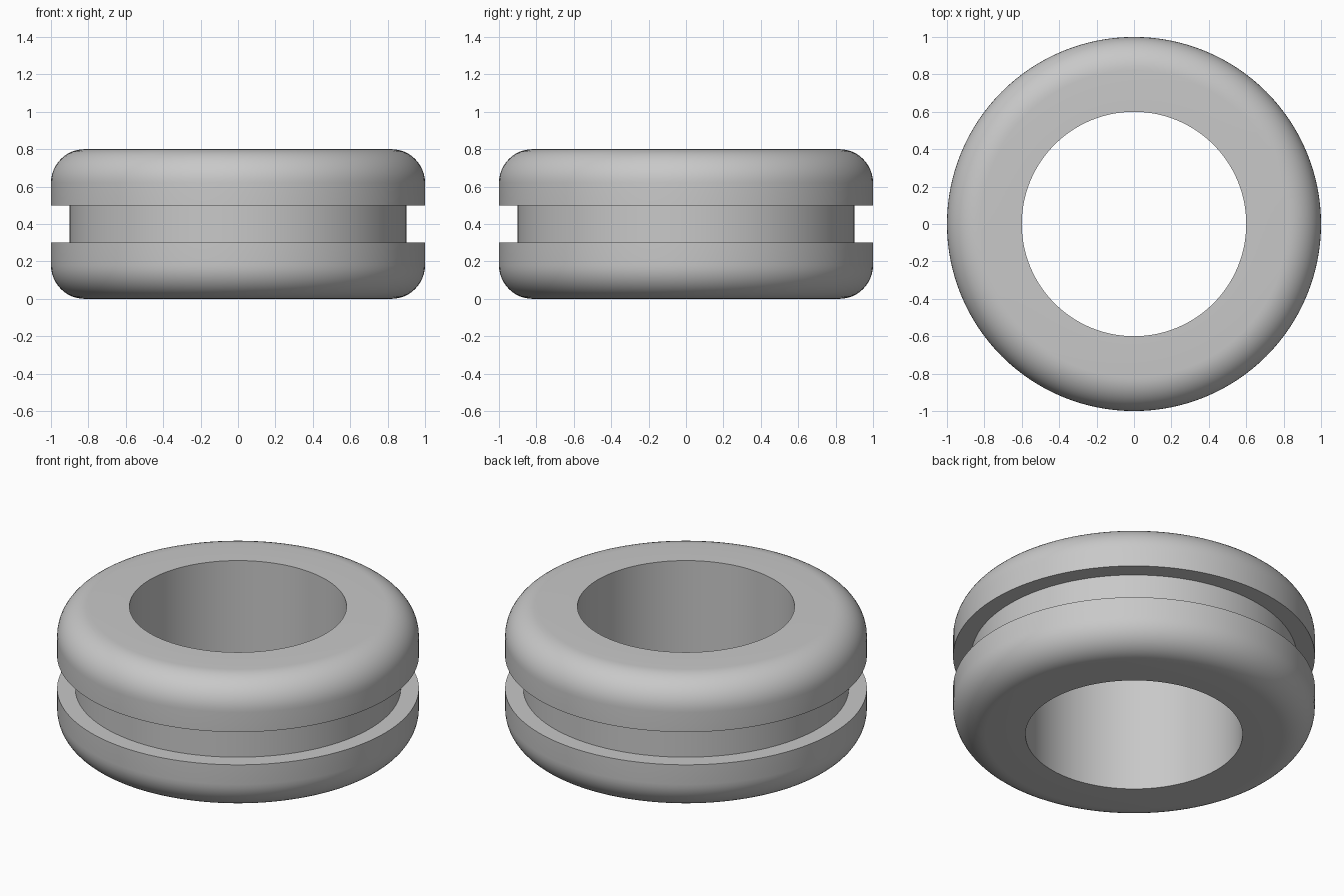
import bpy
import bmesh
from math import cos, sin, pi, radians

if "Cube" in bpy.data.objects:
    bpy.data.objects.remove(bpy.data.objects["Cube"], do_unlink=True)

HEIGHT, OUTER, BORE = 0.8, 1.0, 0.6
GROOVE, GROOVE_LOW = 0.9, 0.3
FILLET, ARC_STEPS, SEGMENTS = 0.18, 12, 128

# Rubber material
rubber = bpy.data.materials.new("grey rubber")
rubber.use_nodes = True
grey = (0.58, 0.58, 0.58, 1)
rubber.diffuse_color = grey
rubber.node_tree.nodes["Principled BSDF"].inputs["Base Color"].default_value = grey

# Lower half of the cross-section: bore, rounded flange, groove
lower = [(BORE, 0)]
for i in range(ARC_STEPS + 1):
    a = pi / 2 * i / ARC_STEPS
    lower.append((OUTER - FILLET + FILLET * sin(a), FILLET - FILLET * cos(a)))
lower += [(OUTER, GROOVE_LOW), (GROOVE, GROOVE_LOW)]

# Mirror it for the upper half
profile = lower + [(r, HEIGHT - z) for r, z in reversed(lower)]

# Revolve the closed section into the ring
bm = bmesh.new()
rings = []
for s in range(SEGMENTS):
    a = 2 * pi * s / SEGMENTS
    rings.append([bm.verts.new((r * cos(a), r * sin(a), z)) for r, z in profile])
for s, ring in enumerate(rings):
    following = rings[(s + 1) % SEGMENTS]
    for i in range(len(profile)):
        j = (i + 1) % len(profile)
        bm.faces.new((ring[i], following[i], following[j], ring[j]))
bmesh.ops.recalc_face_normals(bm, faces=bm.faces)

mesh = bpy.data.meshes.new("grommet_ring")
bm.to_mesh(mesh)
bm.free()
mesh.materials.append(rubber)
grommet = bpy.data.objects.new("grommet_ring", mesh)
bpy.context.collection.objects.link(grommet)

# Smooth curved walls, sharp groove and bore edges
bpy.ops.object.select_all(action='DESELECT')
grommet.select_set(True)
bpy.context.view_layer.objects.active = grommet
bpy.ops.object.shade_smooth_by_angle(angle=radians(30))
